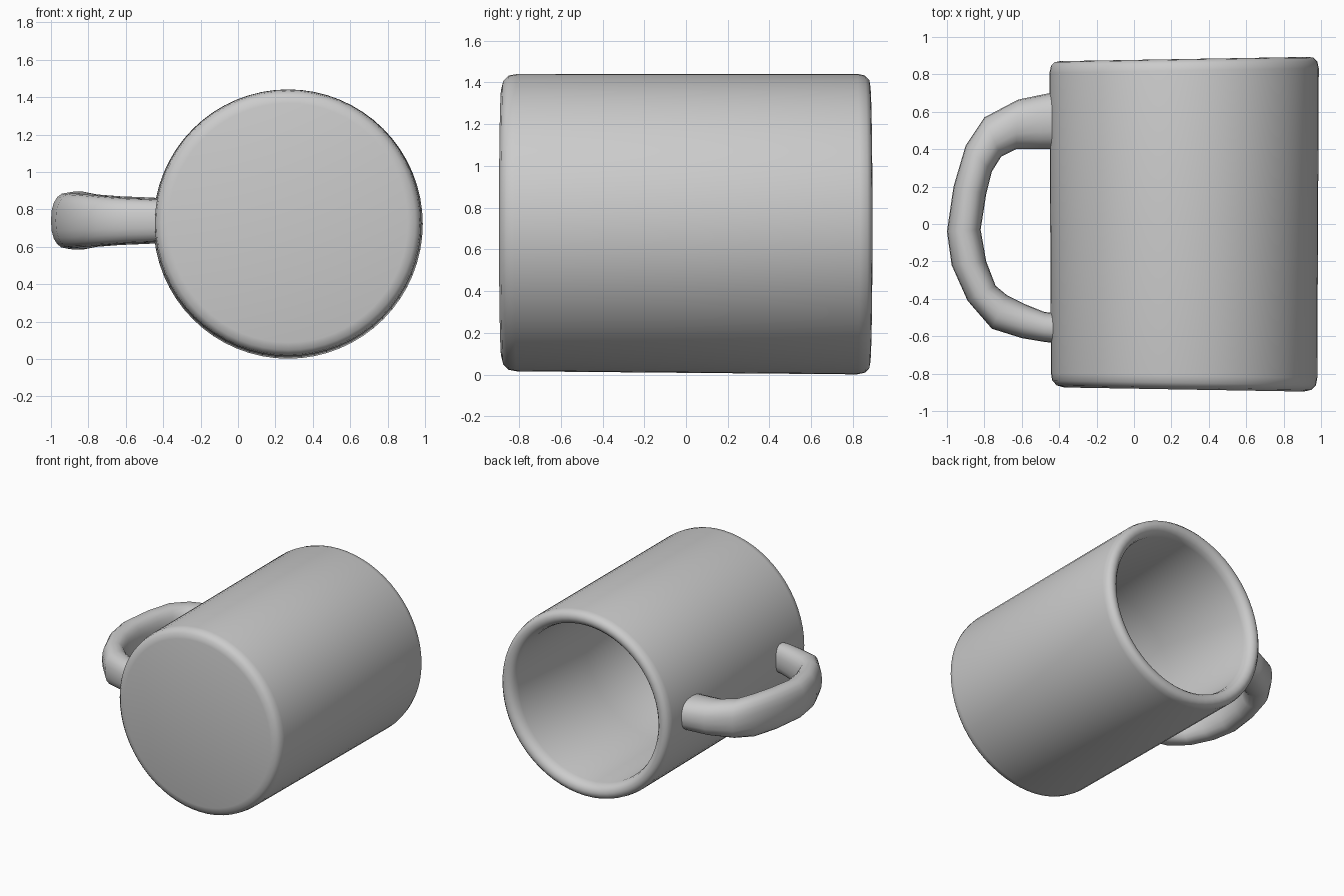
import bpy, bmesh, math
from mathutils import Vector

if "Cube" in bpy.data.objects:
    bpy.data.objects.remove(bpy.data.objects["Cube"])

clay = bpy.data.materials.new("grey clay")
clay.diffuse_color = (0.6, 0.6, 0.6, 1)
clay.use_nodes = True
clay.node_tree.nodes["Principled BSDF"].inputs["Base Color"].default_value = clay.diffuse_color


def skin(name, rings, closed_ends):
    """Join rings of points into a smooth tube, with a face on each end if asked."""
    bm = bmesh.new()
    loops = [[bm.verts.new(p) for p in ring] for ring in rings]
    n = len(loops[0])
    for a, b in zip(loops, loops[1:]):
        for i in range(n):
            j = (i + 1) % n
            bm.faces.new((a[i], a[j], b[j], b[i]))
    if closed_ends:
        bm.faces.new(loops[0])
        bm.faces.new(loops[-1])
    bmesh.ops.recalc_face_normals(bm, faces=bm.faces)
    mesh = bpy.data.meshes.new(name)
    bm.to_mesh(mesh)
    bm.free()
    mesh.materials.append(clay)
    obj = bpy.data.objects.new(name, mesh)
    bpy.context.collection.objects.link(obj)
    bpy.context.view_layer.objects.active = obj
    obj.select_set(True)
    bpy.ops.object.shade_smooth_by_angle(angle=math.radians(50))
    obj.select_set(False)
    return obj


# Mug body lying along y: outside base, wall, rounded rim, inside wall, floor (radius, y)
profile = [(0.64, -0.885), (0.68, -0.875), (0.705, -0.85), (0.712, -0.81),
           (0.716, 0.0), (0.72, 0.82), (0.712, 0.857), (0.692, 0.877),
           (0.665, 0.882), (0.638, 0.872), (0.618, 0.85), (0.607, 0.81),
           (0.60, 0.0), (0.59, -0.68), (0.57, -0.74), (0.52, -0.765)]
SIDES = 64
body_rings = []
for r, y in profile:
    ring = []
    for i in range(SIDES):
        a = 2 * math.pi * i / SIDES
        # the ends lean slightly, following the hand-shaped form
        lean = 0.012 * math.cos(a) * r / 0.7 * (1 if y > 0.5 else -1 if y < -0.5 else 0)
        ring.append(Vector((0.268 + r * math.cos(a), y + lean,
                            0.725 - 0.004 * y + r * math.sin(a))))
    body_rings.append(ring)
skin("mug_body", body_rings, True)

# Handle sections: outer edge x, y, inner edge x, y, half height
sections = [(-0.40, 0.71, -0.40, 0.40, 0.12), (-0.50, 0.69, -0.50, 0.40, 0.125),
            (-0.62, 0.665, -0.63, 0.40, 0.13), (-0.80, 0.57, -0.71, 0.36, 0.14),
            (-0.90, 0.42, -0.76, 0.28, 0.155), (-0.965, 0.20, -0.79, 0.16, 0.155),
            (-1.00, -0.04, -0.82, -0.03, 0.15), (-0.975, -0.22, -0.79, -0.20, 0.145),
            (-0.89, -0.41, -0.74, -0.33, 0.14), (-0.76, -0.56, -0.68, -0.38, 0.13),
            (-0.60, -0.61, -0.58, -0.43, 0.12), (-0.48, -0.63, -0.48, -0.47, 0.115),
            (-0.40, -0.64, -0.40, -0.48, 0.11)]
handle_rings = []
for ox, oy, ix, iy, h in sections:
    outer, inner = Vector((ox, oy, 0.74)), Vector((ix, iy, 0.74))
    mid, half = (outer + inner) / 2, (outer - inner) / 2
    ring = []
    for i in range(20):
        a = 2 * math.pi * i / 20
        c, s = math.cos(a), math.sin(a)
        # slightly squared oval
        c, s = (math.copysign(abs(v) ** 0.85, v) for v in (c, s))
        ring.append(mid + half * c + Vector((0, 0, h * s)))
    handle_rings.append(ring)
skin("handle", handle_rings, True)
